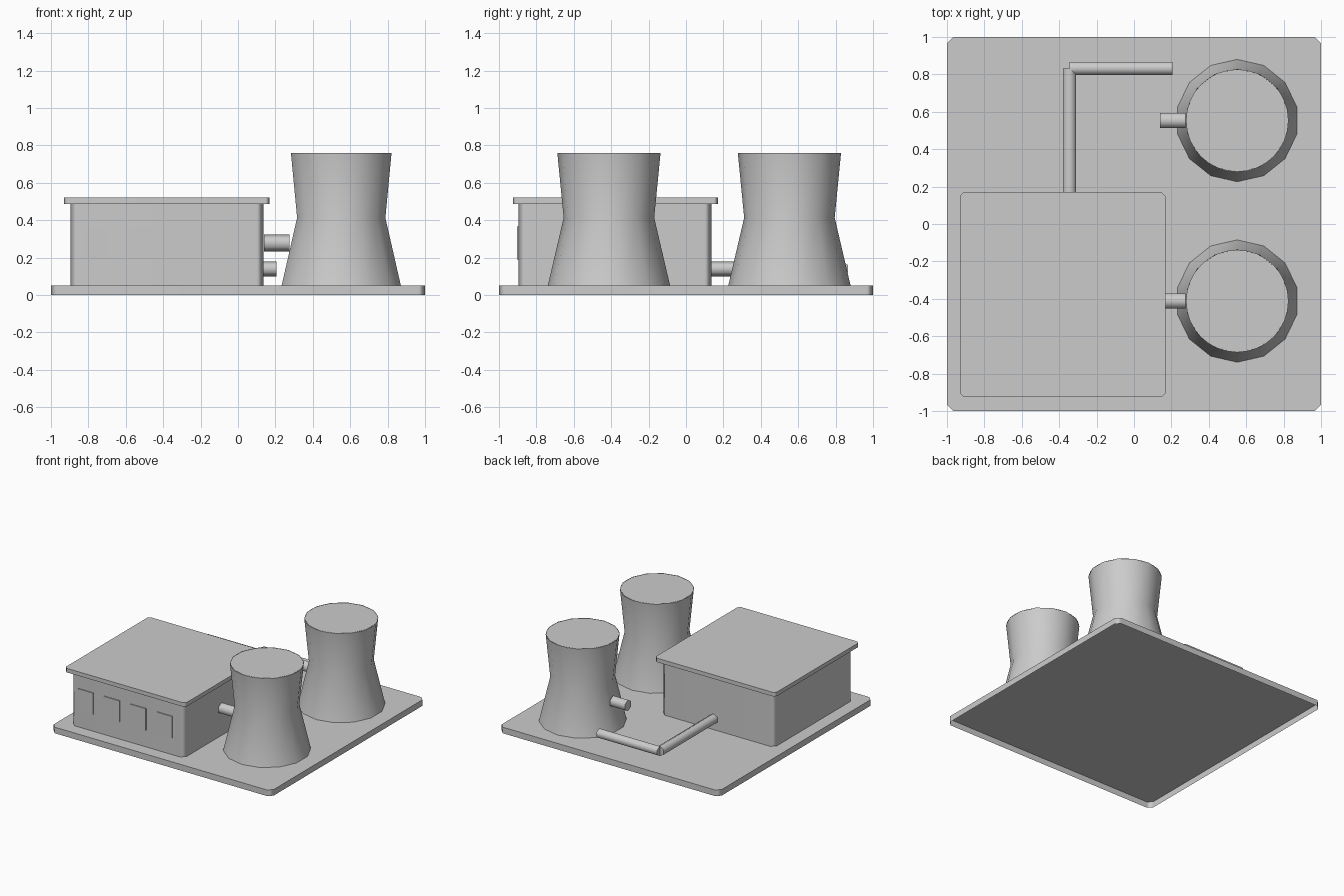
import bpy, bmesh, math
from mathutils import Matrix, Vector

if "Cube" in bpy.data.objects:
    bpy.data.objects.remove(bpy.data.objects["Cube"], do_unlink=True)

# Single concrete colour
GREY = (0.6, 0.6, 0.6, 1)
concrete = bpy.data.materials.new("concrete_grey")
concrete.use_nodes = True
concrete.diffuse_color = GREY
concrete.node_tree.nodes["Principled BSDF"].inputs["Base Color"].default_value = GREY


def finish(name, bm):
    """Turn a bmesh into a smooth-shaded object with sharp edges kept."""
    mesh = bpy.data.meshes.new(name)
    bm.to_mesh(mesh)
    bm.free()
    mesh.materials.append(concrete)
    obj = bpy.data.objects.new(name, mesh)
    bpy.context.collection.objects.link(obj)
    bpy.ops.object.select_all(action='DESELECT')
    obj.select_set(True)
    bpy.context.view_layer.objects.active = obj
    bpy.ops.object.shade_smooth_by_angle(angle=math.radians(65))
    return obj


def block(name, low, high, corner=0, open_below=False):
    """Box between two corners, with its upright edges chamfered."""
    low, high = Vector(low), Vector(high)
    bm = bmesh.new()
    bmesh.ops.create_cube(bm, size=1)
    bmesh.ops.scale(bm, vec=high - low, verts=bm.verts)
    bmesh.ops.translate(bm, vec=(low + high) / 2, verts=bm.verts)
    if corner:
        upright = [e for e in bm.edges
                   if abs(e.verts[0].co.z - e.verts[1].co.z) > 0.01]
        bmesh.ops.bevel(bm, geom=upright, offset=corner, segments=1,
                        profile=0.5, affect='EDGES')
    bm.normal_update()
    if open_below:
        bottom = [f for f in bm.faces if f.normal.z < -0.9]
        bmesh.ops.delete(bm, geom=bottom, context='FACES')
    obj = finish(name, bm)
    if corner:
        flat = obj.modifiers.new("even_walls", 'WEIGHTED_NORMAL')
        flat.keep_sharp = True


def pipe(name, start, end, radius):
    """Straight six-sided capped pipe, with one edge along its top."""
    start, end = Vector(start), Vector(end)
    axis = (end - start).normalized()
    up = Vector((0, 0, 1))
    turn = Matrix((up, axis.cross(up), axis)).transposed().to_4x4()
    # Bring a corner of the cross-section onto the local x axis
    corner_turn = Matrix.Rotation(math.pi / 2, 4, 'Z')
    bm = bmesh.new()
    bmesh.ops.create_cone(bm, cap_ends=True, segments=6, radius1=radius,
                          radius2=radius, depth=(end - start).length)
    bmesh.ops.transform(bm, verts=bm.verts, matrix=Matrix.Translation(
        (start + end) / 2) @ turn @ corner_turn)
    bmesh.ops.recalc_face_normals(bm, faces=bm.faces)
    finish(name, bm)


def tower(name, x, y, sides=14):
    """Waisted cooling tower wall, closed by a rounder lid at the top."""
    bm = bmesh.new()
    rings = []
    for radius, z in [(0.327, 0.05), (0.242, 0.413), (0.276, 0.76)]:
        angles = [math.pi / 2 + math.tau * i / sides for i in range(sides)]
        rings.append([bm.verts.new((x + radius * math.cos(a),
                                    y + radius * math.sin(a), z)) for a in angles])
    for lower, upper in zip(rings, rings[1:]):
        for i in range(sides):
            j = (i + 1) % sides
            bm.faces.new((lower[i], lower[j], upper[j], upper[i]))
    finish(name, bm)
    lid = bmesh.new()
    bmesh.ops.create_circle(lid, cap_ends=True, segments=32, radius=0.274,
                            matrix=Matrix.Translation((x, y, 0.758)))
    finish(name + "_lid", lid)


# Ground slab, hollow underneath
block("ground_slab", (-1, -1, 0), (1, 1, 0.05), 0.035, open_below=True)

# Main hall with overhanging roof
block("hall_walls", (-0.895, -0.895, 0.05), (0.135, 0.135, 0.49), 0.035)
block("hall_roof", (-0.93, -0.925, 0.487), (0.168, 0.17, 0.52), 0.02)

# Four raised window panels on the front wall
for i in range(4):
    left = -0.827 + 0.24 * i
    block(f"window_panel_{i + 1}", (left, -0.903, 0.19), (left + 0.14, -0.894, 0.367))

# Cooling towers, each with a short inlet pipe
for place, y in (("front", -0.412), ("back", 0.553)):
    tower(f"{place}_cooling_tower", 0.552, y)
    pipe(f"{place}_inlet_pipe", (0.14, y, 0.278), (0.275, y, 0.278), 0.046)

# Ground pipe running back from the hall, then sideways
pipe("hall_pipe", (-0.345, 0.12, 0.14), (-0.345, 0.832, 0.14), 0.04)
pipe("cross_pipe", (-0.345, 0.832, 0.14), (0.205, 0.832, 0.14), 0.04)
